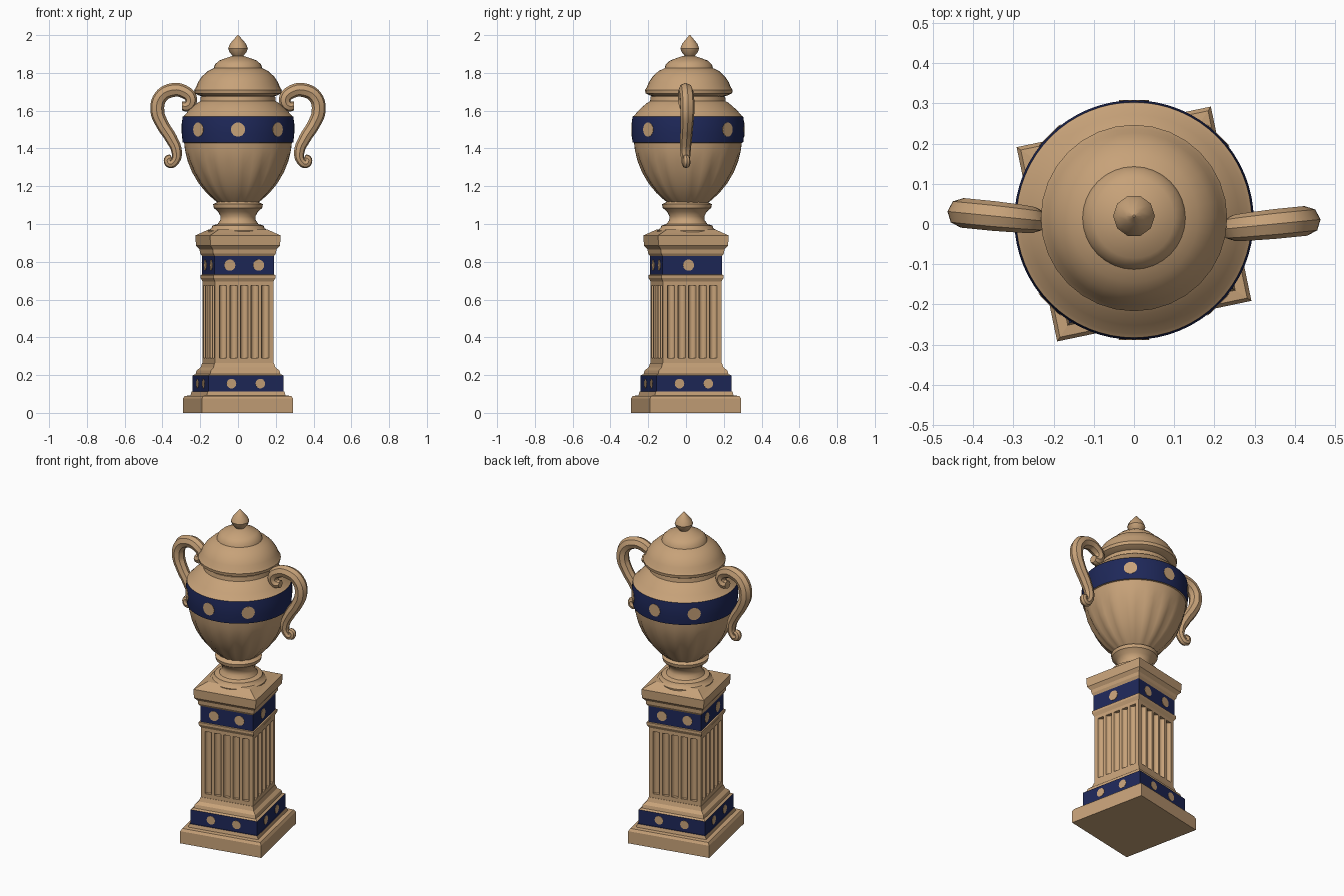
import bpy, bmesh, math
from mathutils import Vector, Matrix

cube = bpy.data.objects.get("Cube")
if cube:
    bpy.data.objects.remove(cube, do_unlink=True)

TURN = math.radians(11.8)   # pedestal twist about z
URN_Y = 0.01


def material(name, rgb):
    m = bpy.data.materials.new(name)
    m.use_nodes = True
    m.diffuse_color = (*rgb, 1)
    m.node_tree.nodes["Principled BSDF"].inputs["Base Color"].default_value = (*rgb, 1)
    return m


STONE = material("warm sandstone", (0.57, 0.36, 0.19))
BLUE = material("navy blue", (0.013, 0.021, 0.10))


def finish(bm, name, smooth=True):
    bmesh.ops.recalc_face_normals(bm, faces=bm.faces)
    mesh = bpy.data.meshes.new(name)
    bm.to_mesh(mesh)
    bm.free()
    ob = bpy.data.objects.new(name, mesh)
    bpy.context.collection.objects.link(ob)
    mesh.materials.append(STONE)
    mesh.materials.append(BLUE)
    if smooth:
        bpy.ops.object.select_all(action='DESELECT')
        bpy.context.view_layer.objects.active = ob
        ob.select_set(True)
        bpy.ops.object.shade_smooth_by_angle(angle=math.radians(35))
    return ob


def skin(bm, rings):
    """Bridge rings of points and cap both ends."""
    loops = [[bm.verts.new(p) for p in ring] for ring in rings]
    n = len(loops[0])
    for a, b in zip(loops, loops[1:]):
        for i in range(n):
            j = (i + 1) % n
            bm.faces.new((a[i], a[j], b[j], b[i]))
    bm.faces.new(loops[0][::-1])
    bm.faces.new(loops[-1])


def lathe(name, profile, sides, start=0, scale=1, centre_y=0, bands=(), lobes=None, smooth=True):
    bm = bmesh.new()
    rings = []
    for r, z in profile:
        ring = []
        for i in range(sides):
            a = start + math.tau * i / sides
            k = r * scale * (lobes(a, z) if lobes else 1)
            ring.append((k * math.cos(a), centre_y + k * math.sin(a), z))
        rings.append(ring)
    skin(bm, rings)
    for f in bm.faces:
        z = f.calc_center_median().z
        if abs(f.normal.z) < 0.9 and any(lo < z < hi for lo, hi in bands):
            f.material_index = 1
    return finish(bm, name, smooth)


def square(name, profile, bands=()):
    return lathe(name, profile, 4, TURN + math.pi / 4, math.sqrt(2), bands=bands, smooth=False)


# Pedestal mouldings, as (half width, height)
square("pedestal_base", [(0.247, 0), (0.247, 0.075), (0.238, 0.09), (0.213, 0.092), (0.208, 0.112),
                         (0.203, 0.112), (0.203, 0.198), (0.19, 0.205), (0.185, 0.225),
                         (0.168, 0.24), (0.16, 0.265)], bands=[(0.112, 0.198)])
square("pedestal_cap", [(0.158, 0.695), (0.168, 0.715), (0.168, 0.73), (0.161, 0.732), (0.161, 0.83),
                        (0.17, 0.845), (0.172, 0.865), (0.188, 0.885), (0.191, 0.94),
                        (0.17, 0.95), (0.13, 0.972)], bands=[(0.732, 0.83)])

# Fluted shaft: one grooved side repeated round the square
HALF, FLUTES, PITCH, GROOVE = 0.158, 5, 0.057, 0.02
side = [Vector((-HALF, -HALF, 0))]
for k in range(FLUTES):
    mid = (k - (FLUTES - 1) / 2) * PITCH
    for s in range(7):
        a = math.pi * s / 6
        side.append(Vector((mid - GROOVE * math.cos(a), -HALF + GROOVE * math.sin(a), 0)))
section = [Matrix.Rotation(TURN + q * math.pi / 2, 3, 'Z') @ p for q in range(4) for p in side]
bm = bmesh.new()
skin(bm, [[p + Vector((0, 0, z)) for p in section] for z in (0.28, 0.685)])
finish(bm, "fluted_shaft")
for nm, z0, z1 in (("shaft_bottom_block", 0.262, 0.29), ("shaft_top_block", 0.675, 0.7)):
    square(nm, [(HALF, z0), (HALF, z1)])


# Urn with gadrooned bowl
def gadroon(a, z):
    fade = max(0, min(1, (1.40 - z) / 0.12)) if z > 1.125 else 0
    return 1 + fade * (0.05 * abs(math.cos(8 * a)) - 0.035)


lathe("urn_foot", [(0.155, 0.94), (0.158, 0.965), (0.14, 0.978), (0.135, 0.992), (0.108, 1.0),
                   (0.094, 1.02), (0.092, 1.04), (0.105, 1.065), (0.128, 1.085), (0.132, 1.105),
                   (0.11, 1.115), (0.10, 1.13)], 32, centre_y=0.005)
lathe("urn_bowl", [(0.09, 1.10), (0.125, 1.128), (0.165, 1.165), (0.205, 1.215), (0.24, 1.275),
                   (0.265, 1.335), (0.28, 1.39), (0.285, 1.43), (0.293, 1.432), (0.298, 1.48),
                   (0.298, 1.53), (0.293, 1.568), (0.283, 1.575), (0.262, 1.60), (0.235, 1.625),
                   (0.217, 1.64), (0.20, 1.65), (0.197, 1.675), (0.15, 1.69)],
      64, centre_y=URN_Y, bands=[(1.432, 1.568)], lobes=gadroon)

# Lid and finial
lathe("lid", [(0.17, 1.672), (0.205, 1.68), (0.229, 1.692), (0.232, 1.71), (0.222, 1.725),
              (0.212, 1.75), (0.192, 1.78), (0.16, 1.81), (0.128, 1.825), (0.122, 1.845),
              (0.10, 1.865), (0.06, 1.88), (0.03, 1.89)], 32, centre_y=0.015)
lathe("finial", [(0.035, 1.87), (0.028, 1.89), (0.045, 1.91), (0.052, 1.93), (0.042, 1.955),
                 (0.02, 1.98), (0.003, 2.0)], 10, centre_y=0.02)

# Scroll handles: x, z and tube thickness along the path
PATH = [(0.295, 1.625, 0.024), (0.265, 1.625, 0.028), (0.248, 1.66, 0.032), (0.285, 1.70, 0.035),
        (0.35, 1.708, 0.037), (0.41, 1.672, 0.037), (0.427, 1.60, 0.037), (0.402, 1.53, 0.034),
        (0.355, 1.455, 0.032), (0.325, 1.385, 0.028), (0.332, 1.335, 0.023),
        (0.36, 1.318, 0.022), (0.372, 1.342, 0.02), (0.352, 1.352, 0.017)]


def handle(name, sign, y):
    curve = bpy.data.curves.new(name, 'CURVE')
    curve.dimensions = '3D'
    curve.bevel_depth = 1
    curve.bevel_resolution = 2
    curve.resolution_u = 5
    curve.use_fill_caps = True
    spline = curve.splines.new('BEZIER')
    spline.bezier_points.add(len(PATH) - 1)
    for p, (x, z, r) in zip(spline.bezier_points, PATH):
        p.co = (sign * x, y + 0.1 * (x - 0.35), z)
        p.radius = r
        p.handle_left_type = p.handle_right_type = 'AUTO'
    temp = bpy.data.objects.new(name, curve)
    bpy.context.collection.objects.link(temp)
    mesh = bpy.data.meshes.new_from_object(temp.evaluated_get(bpy.context.evaluated_depsgraph_get()))
    bpy.data.objects.remove(temp, do_unlink=True)
    bm = bmesh.new()
    bm.from_mesh(mesh)
    for f in bm.faces:
        f.material_index = 0
    finish(bm, name)


handle("left_handle", 1, 0.0)
handle("right_handle", -1, 0.02)


# Painted dots: thin plates on the blue bands
def dot(name, place, radius):
    bm = bmesh.new()
    rings = []
    for depth in (-0.002, 0.002):
        rings.append([place(radius * math.cos(math.tau * i / 14), radius * math.sin(math.tau * i / 14), depth)
                      for i in range(14)])
    skin(bm, rings)
    finish(bm, name, False)


for i, deg in enumerate((45, 90, 135, 225, 270, 315)):
    def on_urn(u, v, d, a=math.radians(deg)):
        r, b = 0.2985 + d - 1.1 * v * v, a + u / 0.3
        return (r * math.cos(b), URN_Y + r * math.sin(b), 1.5 + v)
    dot(f"urn_dot_{i + 1}", on_urn, 0.038)

for label, half, z, size in (("lower", 0.203, 0.155, 0.026), ("upper", 0.161, 0.782, 0.03)):
    for q in range(4):
        turn = Matrix.Rotation(TURN + q * math.pi / 2, 3, 'Z')
        offsets = (-0.02,) if label == "upper" and q == 1 else (-0.078, 0.078)
        for k, off in enumerate(offsets):
            def on_side(u, v, d):
                return turn @ Vector((off + u, -half - d, z + v))
            dot(f"{label}_dot_{q + 1}_{k + 1}", on_side, size)
